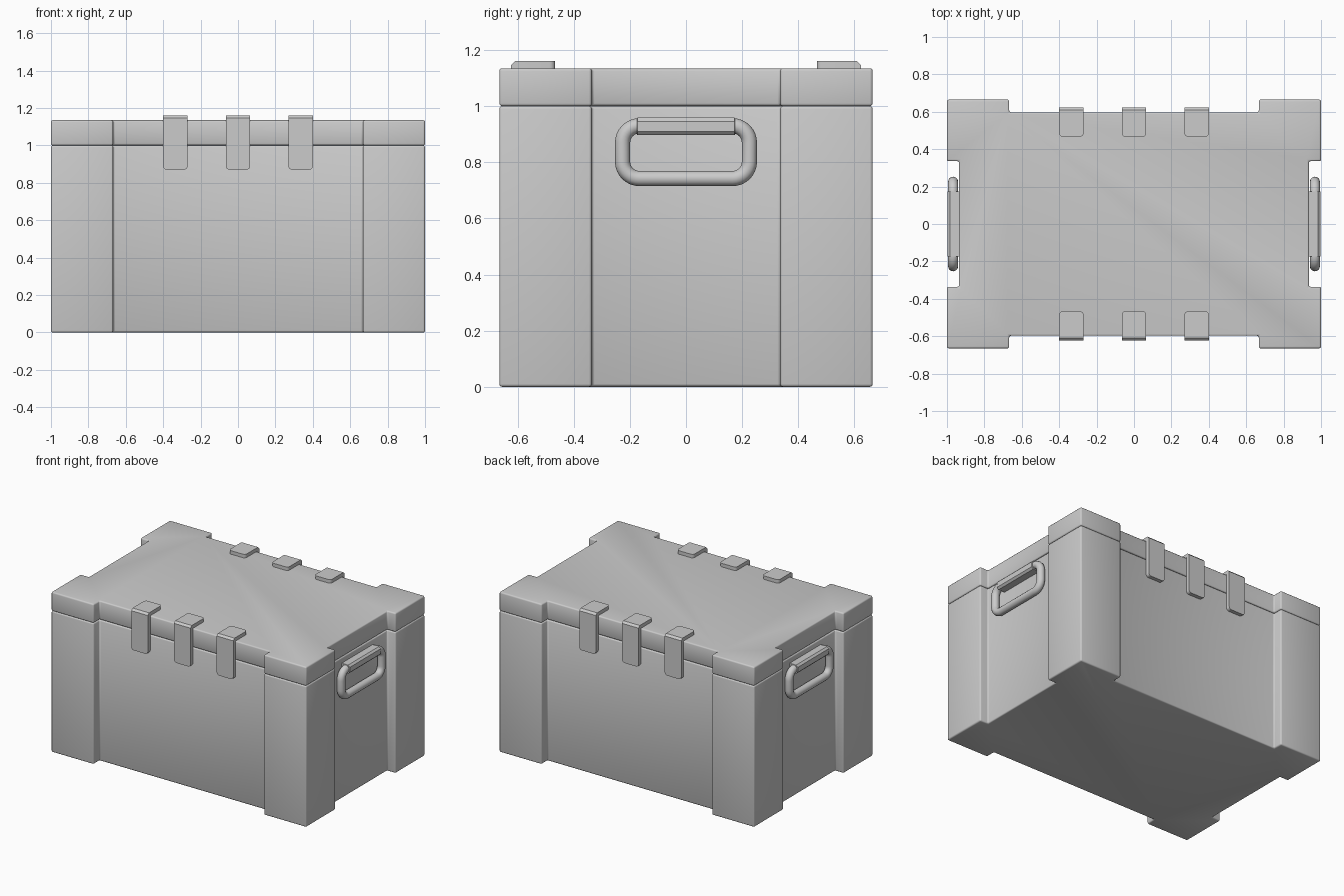
import bpy, bmesh
from math import radians, sin, cos, pi
from mathutils import Vector

if "Cube" in bpy.data.objects:
    bpy.data.objects.remove(bpy.data.objects["Cube"])


def prism(name, pts, vec, pick, bevel, segs=3):
    """Extrude a closed profile along vec, then round the picked edges."""
    bm = bmesh.new()
    face = bm.faces.new([bm.verts.new(p) for p in pts])
    ext = bmesh.ops.extrude_face_region(bm, geom=[face], use_keep_orig=True)
    new = [g for g in ext["geom"] if isinstance(g, bmesh.types.BMVert)]
    bmesh.ops.translate(bm, verts=new, vec=vec)
    bmesh.ops.recalc_face_normals(bm, faces=bm.faces[:])
    edges = [e for e in bm.edges if pick(e.verts[0].co, e.verts[1].co)]
    bmesh.ops.bevel(bm, geom=edges, offset=bevel, segments=segs,
                    profile=0.5, affect='EDGES', clamp_overlap=True)
    bmesh.ops.recalc_face_normals(bm, faces=bm.faces[:])
    me = bpy.data.meshes.new(name)
    bm.to_mesh(me)
    bm.free()
    ob = bpy.data.objects.new(name, me)
    bpy.context.collection.objects.link(ob)
    smooth(ob)
    return ob


def smooth(ob):
    bpy.ops.object.select_all(action='DESELECT')
    ob.select_set(True)
    bpy.context.view_layer.objects.active = ob
    bpy.ops.object.shade_smooth_by_angle(angle=radians(35))


# Plan outline: rectangle with thicker corner posts
X, Y, XR, YR, XN, YN = 1.0, 0.665, 0.935, 0.597, 0.667, 0.336
quarter = [(XR, 0), (XR, YN), (X, YN), (X, Y), (XN, Y), (XN, YR)]
q1 = quarter[1:]
outline = (q1 + [(-x, y) for x, y in reversed(q1)]
           + [(-x, -y) for x, y in q1] + [(x, -y) for x, y in reversed(q1)])

# Body and lid
for name, z0, z1 in (("box_body", 0, 1.0), ("box_lid", 1.0, 1.135)):
    prism(name, [(x, y, z0) for x, y in outline], (0, 0, z1 - z0),
          lambda a, b: True, 0.01)

# Latches: bent plates hooked over the lid edge, three per long side
W = 0.13
latch = [(0.466, 1.135), (0.466, 1.16), (0.61, 1.16), (0.624, 1.146),
         (0.624, 0.87), (0.597, 0.87), (0.597, 1.135)]


def latch_corner(a, b):
    same_x = abs(a.x - b.x) < 1e-4
    inner = abs(abs(a.y) - 0.466) < 1e-4 and abs(abs(b.y) - 0.466) < 1e-4
    lower = abs(a.z - 0.87) < 1e-4 and abs(b.z - 0.87) < 1e-4
    return same_x and (inner or lower)


for side, s in (("front", -1), ("back", 1)):
    for i, x in enumerate((-0.335, 0, 0.335)):
        prism(f"{side}_latch_{i + 1}", [(x - W / 2, s * y, z) for y, z in latch],
              (W, 0, 0), latch_corner, 0.02, 4)

# Handles: rounded ring with a bracket around its top bar
R, HY, Z0, Z1, HX = 0.06, 0.226, 0.742, 0.93, 0.967
path = []
for cy, cz, a0 in ((HY - R, Z1 - R, 0), (-HY + R, Z1 - R, 90),
                   (-HY + R, Z0 + R, 180), (HY - R, Z0 + R, 270)):
    for k in range(9):
        a = radians(a0 + 90 * k / 8)
        path.append((cy + R * cos(a), cz + R * sin(a)))

bracket = [(0.93, 0.897), (0.985, 0.897), (0.998, 0.91),
           (0.998, 0.946), (0.985, 0.959), (0.93, 0.959)]

for side, s in (("left", -1), ("right", 1)):
    cu = bpy.data.curves.new(f"{side}_handle", 'CURVE')
    cu.dimensions = '3D'
    cu.bevel_depth = 0.027
    cu.bevel_resolution = 4
    sp = cu.splines.new('POLY')
    sp.points.add(len(path) - 1)
    for p, (y, z) in zip(sp.points, path):
        p.co = (s * HX, y, z, 1)
    sp.use_cyclic_u = True
    ob = bpy.data.objects.new(f"{side}_handle", cu)
    bpy.context.collection.objects.link(ob)
    bpy.ops.object.select_all(action='DESELECT')
    ob.select_set(True)
    bpy.context.view_layer.objects.active = ob
    bpy.ops.object.convert(target='MESH')
    smooth(bpy.context.view_layer.objects.active)

    prism(f"{side}_handle_bracket", [(s * x, -0.175, z) for x, z in bracket],
          (0, 0.35, 0), lambda a, b: abs(a.y - b.y) < 1e-4, 0.002, 1)
